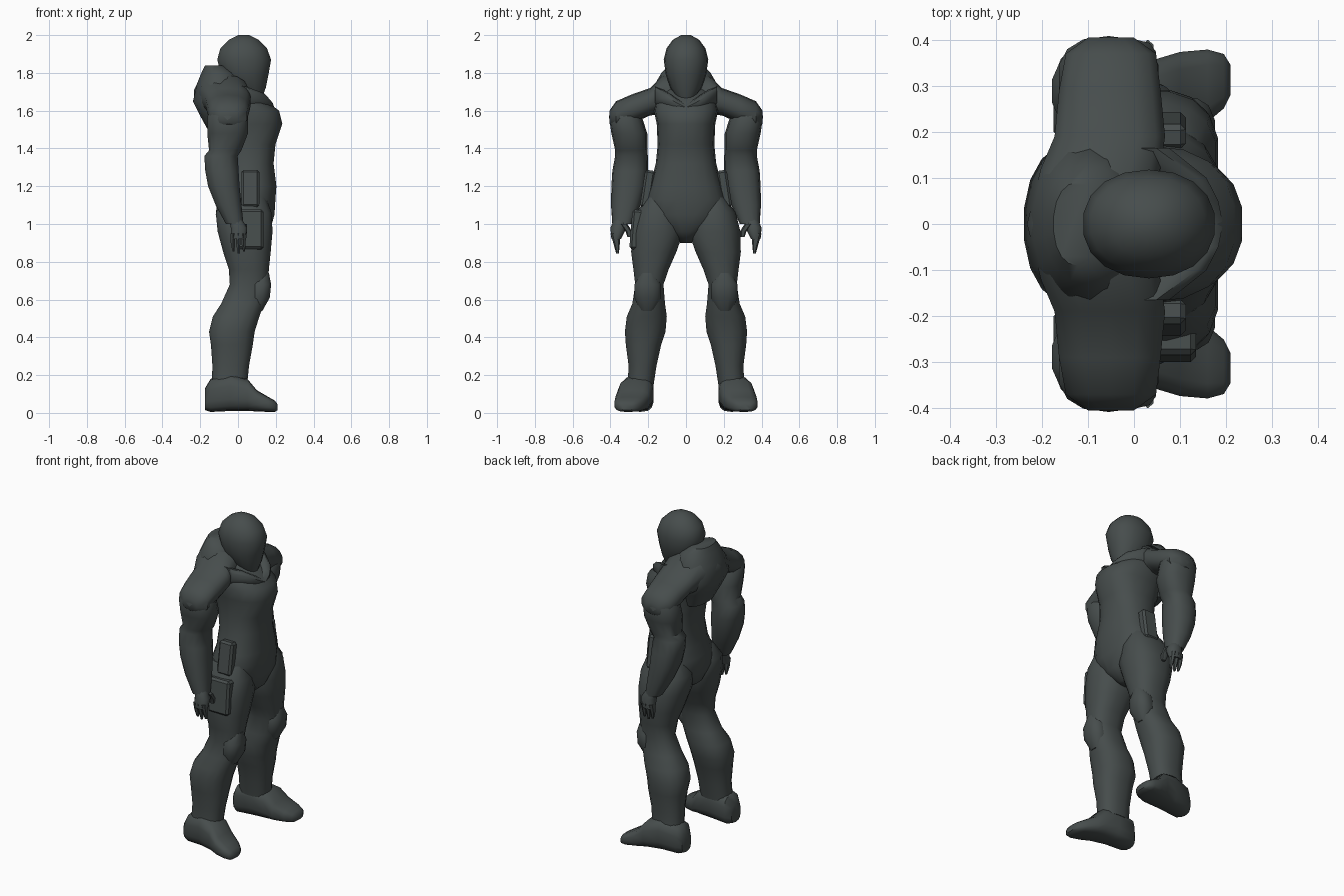
import bpy, bmesh, math
from mathutils import Matrix, Vector

mat = bpy.data.materials.new("dark grey green")
mat.diffuse_color = (0.062, 0.074, 0.073, 1)


def finish(name, bm, angle=45):
    bmesh.ops.recalc_face_normals(bm, faces=bm.faces)
    me = bpy.data.meshes.new(name)
    bm.to_mesh(me)
    bm.free()
    me.materials.append(mat)
    me.polygons.foreach_set("use_smooth", [True] * len(me.polygons))
    me.set_sharp_from_angle(angle=math.radians(angle))
    ob = bpy.data.objects.new(name, me)
    bpy.context.collection.objects.link(ob)
    return ob


def loft(name, axis, sections, side=1, n=14, power=2.4):
    """Skin rounded rings. A section is (position on axis, min, max, min, max) of the two other axes."""
    others = [i for i in range(3) if i != axis]
    bm = bmesh.new()
    rings = []
    for pos, a0, a1, b0, b1 in sections:
        ring = []
        for k in range(n):
            t = 2 * math.pi * (k + 0.5) / n
            c, s = math.cos(t), math.sin(t)
            co = Vector()
            co[axis] = pos
            co[others[0]] = (a0 + a1) / 2 + (a1 - a0) / 2 * math.copysign(abs(c) ** (2 / power), c)
            co[others[1]] = (b0 + b1) / 2 + (b1 - b0) / 2 * math.copysign(abs(s) ** (2 / power), s)
            co.y *= side
            ring.append(bm.verts.new(co))
        rings.append(ring)
    for lo, hi in zip(rings, rings[1:]):
        for k in range(n):
            j = (k + 1) % n
            bm.faces.new((lo[k], lo[j], hi[j], hi[k]))
    bm.faces.new(rings[0])
    bm.faces.new(rings[-1])
    return finish(name, bm)


def centred(rows):
    """Turn (z, x0, x1, half width) into full sections."""
    return [(z, x0, x1, -w, w) for z, x0, x1, w in rows]


def pouch(name, centre, size, tilt=0.0):
    bm = bmesh.new()
    bmesh.ops.create_cube(bm, size=1, matrix=Matrix.Translation(centre)
                          @ Matrix.Rotation(tilt, 4, 'X') @ Matrix.Diagonal((*size, 1)))
    bmesh.ops.bevel(bm, geom=bm.edges[:], offset=0.012, segments=1, affect='EDGES')
    return finish(name, bm, 30)


# Trunk from crotch to neck base
loft("torso", 2, centred([
    (0.90, 0.00, 0.10, 0.03), (0.96, -0.09, 0.17, 0.10), (1.05, -0.12, 0.195, 0.21),
    (1.13, -0.11, 0.20, 0.215), (1.20, -0.09, 0.205, 0.19), (1.32, -0.08, 0.19, 0.16),
    (1.42, -0.10, 0.20, 0.15), (1.53, -0.14, 0.237, 0.155), (1.60, -0.16, 0.22, 0.17),
    (1.66, -0.16, 0.14, 0.16), (1.72, -0.14, 0.06, 0.12)]), n=18)
loft("neck", 2, centred([(1.60, -0.10, 0.09, 0.10), (1.78, -0.08, 0.07, 0.08)]))

# Domed helmet tapering to the chin
loft("helmet", 2, centred([
    (1.66, 0.06, 0.125, 0.04), (1.72, -0.04, 0.148, 0.082), (1.79, -0.09, 0.163, 0.107),
    (1.87, -0.112, 0.177, 0.118), (1.93, -0.095, 0.155, 0.103), (1.975, -0.05, 0.11, 0.07),
    (2.00, 0.00, 0.06, 0.025)]), n=18, power=2.15)

# High collar hump behind the head
loft("back_collar", 2, centred([
    (1.48, -0.15, -0.05, 0.11), (1.57, -0.20, -0.04, 0.145), (1.65, -0.24, 0.00, 0.18),
    (1.74, -0.22, 0.03, 0.165), (1.80, -0.195, -0.01, 0.13), (1.84, -0.175, -0.07, 0.09)]),
    n=18, power=2.2)

# Scarf-like collar across the throat
half = [(0.05, 0.09, 0.185, 1.59, 1.665), (0.10, 0.03, 0.16, 1.61, 1.70), (0.165, -0.10, 0.08, 1.62, 1.735)]
loft("throat_collar", 1, [(-y, *r) for y, *r in reversed(half)]
     + [(0, 0.10, 0.195, 1.575, 1.635)] + half, n=10)

# Shoulder yoke running from arm to arm
half = [(0.12, -0.205, 0.06, 1.58, 1.79), (0.19, -0.175, 0.07, 1.575, 1.72),
        (0.29, -0.165, 0.06, 1.53, 1.685), (0.37, -0.15, 0.05, 1.50, 1.65),
        (0.405, -0.10, 0.00, 1.53, 1.60)]
loft("shoulder_yoke", 1, [(-y, *r) for y, *r in reversed(half)]
     + [(0, -0.235, 0.03, 1.57, 1.79)] + half)

for side, word in ((1, "left"), (-1, "right")):
    # Arm with the forearm guard stepping out below the elbow
    loft(word + "_arm", 2, [
        (1.65, -0.11, 0.01, 0.27, 0.365), (1.57, -0.165, 0.055, 0.235, 0.408),
        (1.48, -0.165, 0.055, 0.205, 0.395), (1.39, -0.155, 0.02, 0.205, 0.375),
        (1.36, -0.18, 0.00, 0.202, 0.375), (1.28, -0.175, 0.005, 0.202, 0.39),
        (1.20, -0.16, 0.01, 0.212, 0.395), (1.10, -0.12, 0.02, 0.24, 0.397),
        (1.00, -0.065, 0.03, 0.285, 0.39)], side)
    loft(word + "_hand", 2, [
        (1.03, -0.05, 0.02, 0.31, 0.38), (0.98, -0.04, 0.05, 0.315, 0.40),
        (0.92, -0.04, 0.045, 0.345, 0.395)], side, n=10)
    for i in range(3):
        x = -0.04 + 0.028 * i
        loft(f"{word}_finger_{i + 1}", 2, [
            (0.95, x, x + 0.028, 0.35, 0.40), (0.90, x, x + 0.026, 0.35, 0.385),
            (0.845 + 0.01 * abs(i - 1), x + 0.01, x + 0.022, 0.355, 0.37)], side, n=6)
    loft(word + "_thumb", 2, [
        (1.00, 0.00, 0.05, 0.31, 0.35), (0.96, 0.01, 0.05, 0.285, 0.32),
        (0.93, 0.02, 0.045, 0.29, 0.31)], side, n=6)

    # Leg
    loft(word + "_leg", 2, [
        (1.14, -0.07, 0.15, 0.08, 0.21), (1.06, -0.12, 0.18, 0.03, 0.265),
        (0.96, -0.11, 0.185, 0.01, 0.29), (0.85, -0.08, 0.175, 0.05, 0.292),
        (0.76, -0.05, 0.165, 0.09, 0.28), (0.68, -0.045, 0.16, 0.118, 0.27),
        (0.58, -0.09, 0.14, 0.11, 0.285), (0.51, -0.135, 0.115, 0.10, 0.315),
        (0.43, -0.155, 0.09, 0.107, 0.325), (0.36, -0.145, 0.08, 0.13, 0.32),
        (0.25, -0.137, 0.06, 0.155, 0.305), (0.15, -0.14, 0.05, 0.17, 0.31)], side, n=16)
    loft(word + "_knee_pad", 2, [
        (0.74, 0.08, 0.165, 0.16, 0.24), (0.68, 0.06, 0.177, 0.13, 0.275),
        (0.61, 0.05, 0.17, 0.13, 0.275), (0.54, 0.05, 0.13, 0.165, 0.245)], side, n=12)

    # Boot, with the toe turned outwards
    loft(word + "_boot", 0, [
        (-0.175, 0.20, 0.29, 0.015, 0.13), (-0.145, 0.17, 0.315, 0.005, 0.18),
        (-0.04, 0.17, 0.335, 0.01, 0.205), (0.05, 0.175, 0.36, 0.01, 0.18),
        (0.10, 0.19, 0.375, 0.008, 0.12), (0.16, 0.22, 0.38, 0.005, 0.085),
        (0.195, 0.25, 0.37, 0.005, 0.065), (0.21, 0.28, 0.345, 0.015, 0.045)], side, power=3)

    # Waist pouch lying against the hip
    pouch(word + "_waist_pouch", (0.065, side * 0.203, 1.185), (0.095, 0.055, 0.20), side * 0.15)

# Flat pocket on the right thigh
pouch("right_thigh_pocket", (0.065, -0.262, 0.97), (0.14, 0.06, 0.21), -0.08)
